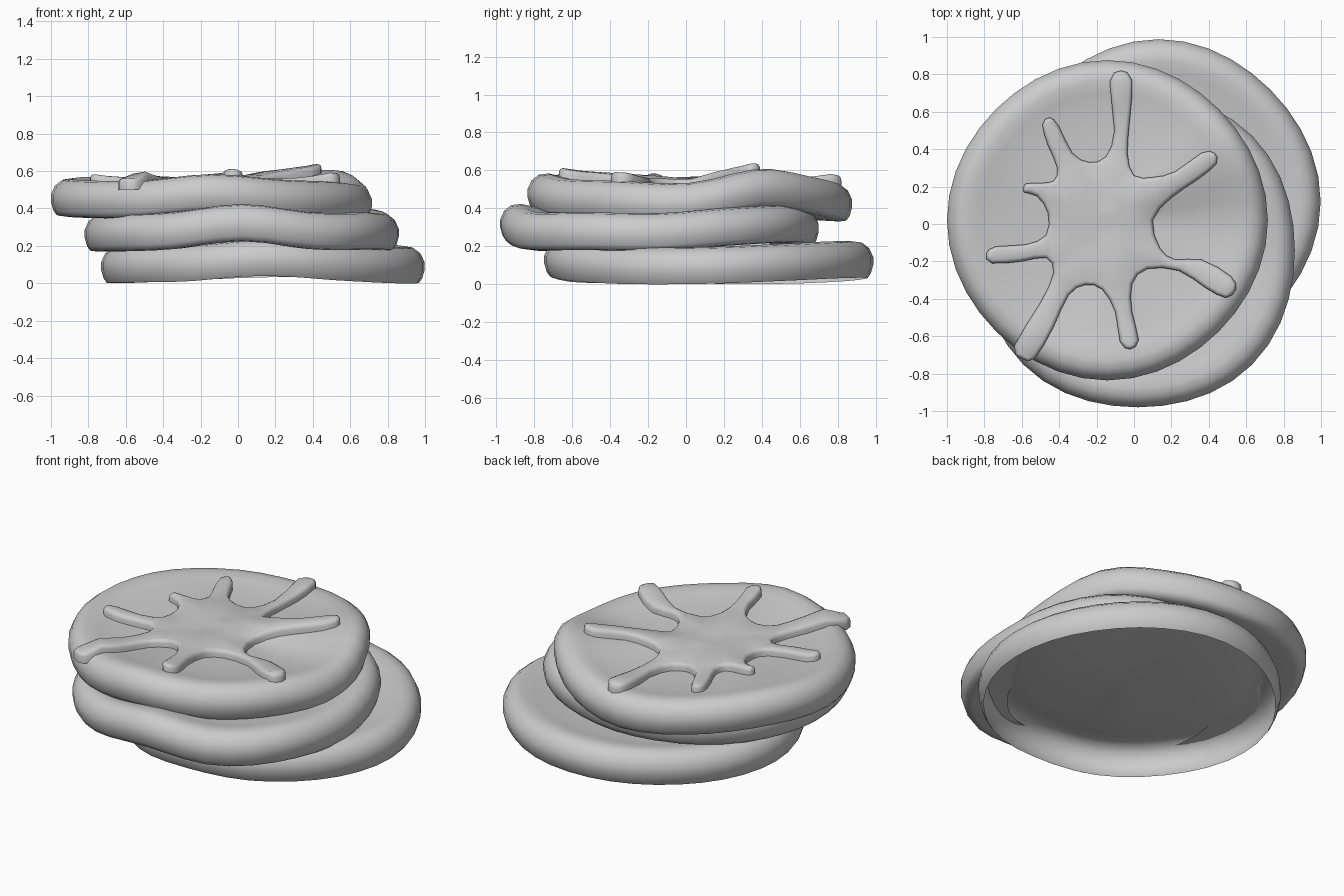
import bpy, bmesh, math
from mathutils import Vector
from mathutils.geometry import delaunay_2d_cdt

if "Cube" in bpy.data.objects:
    bpy.data.objects.remove(bpy.data.objects["Cube"])

N = 40
# cross-section: (fraction of radius, height from mid-plane)
TOP = [(0, .056), (.25, .057), (.5, .06), (.7, .069), (.8, .082), (.87, .094),
       (.93, .087), (.975, .057), (1, .01)]
SIDE = [(1, -.03), (.985, -.075), (.965, -.1)]
UNDER = [(.92, -.105), (.8, -.1), (.7, -.095)]


def wave(offs, a):
    """Smooth periodic interpolation of the rim offsets."""
    m = len(offs)
    t = (a / (2 * math.pi) * m) % m
    i, f = int(t), t % 1
    p0, p1, p2, p3 = (offs[(i + k) % m] for k in (-1, 0, 1, 2))
    return p1 + .5 * f * (p2 - p0 + f * (2*p0 - 5*p1 + 4*p2 - p3 + f * (3*(p1 - p2) + p3 - p0)))


def make(name, verts, faces, angle=55):
    me = bpy.data.meshes.new(name)
    me.from_pydata(verts, [], faces)
    ob = bpy.data.objects.new(name, me)
    bpy.context.collection.objects.link(ob)
    # weld seams and face everything outward
    bm = bmesh.new()
    bm.from_mesh(me)
    bmesh.ops.remove_doubles(bm, verts=bm.verts, dist=.0005)
    bmesh.ops.recalc_face_normals(bm, faces=bm.faces)
    top = max(bm.faces, key=lambda f: f.calc_center_median().z)
    if top.normal.z < 0:
        bmesh.ops.reverse_faces(bm, faces=bm.faces)
    bm.to_mesh(me)
    bm.free()
    bpy.ops.object.select_all(action='DESELECT')
    ob.select_set(True)
    bpy.context.view_layer.objects.active = ob
    bpy.ops.object.shade_smooth_by_angle(angle=math.radians(angle))
    return ob


def pancake(name, c, rx, ry, offs, diag, under):
    """Open-bottomed pancake; diag grows or shrinks it along the diagonals."""
    prof = TOP[1:] + SIDE + (UNDER if under else [])
    verts = [(c[0], c[1], c[2] + TOP[0][1])]
    for s, h in prof:
        for k in range(N):
            a = 2 * math.pi * k / N
            r = s * (1 + diag * (1 - math.cos(4 * a)) / 2)
            verts.append((c[0] + rx * r * math.cos(a), c[1] + ry * r * math.sin(a),
                          c[2] + h + wave(offs, a) * s * (2 - s)))
    faces = [(0, 1 + k, 1 + (k + 1) % N) for k in range(N)]
    for j in range(len(prof) - 1):
        b = 1 + j * N
        for k in range(N):
            m = (k + 1) % N
            faces.append((b + k, b + N + k, b + N + m, b + m))
    return make(name, verts, faces)


# three stacked pancakes; rim offsets run counter-clockwise from +x, every 30 degrees
pancake("bottom_pancake", (.133, .12, .11), .865, .868,
        (-.008, .008, .022, .022, .005, -.008, -.008, -.005, 0, .03, .005, -.01), -.025, False)
pancake("middle_pancake", (.02, -.14, .285), .84, .84,
        (-.005, .025, .04, .02, .015, .005, -.01, -.01, 0, .045, 0, 0), .03, True)
C, RX, RY = (-.142, .02, .455), .858, .856
W = (-.015, .06, .015, -.02, 0, .02, .01, 0, 0, .035, .005, -.005)
pancake("top_pancake", C, RX, RY, W, -.018, True)


def surface(x, y):
    """Height of the top pancake at x, y."""
    u, v = (x - C[0]) / RX, (y - C[1]) / RY
    s = min(math.hypot(u, v), .97)
    for (s0, h0), (s1, h1) in zip(TOP, TOP[1:]):
        if s <= s1:
            h = h0 + (h1 - h0) * (s - s0) / (s1 - s0)
            break
    return C[2] + h + wave(W, math.atan2(v, u)) * s * (2 - s)


# syrup splat outline, clockwise from the back arm
OUT = [(-.13, .76), (-.07, .82), (-.01, .77), (-.02, .58), (-.035, .38), (0, .26), (.1, .25),
       (.22, .28), (.36, .38), (.43, .38), (.44, .32), (.33, .23), (.2, .14), (.10, .02),
       (.14, -.13), (.22, -.19), (.36, -.19), (.52, -.28), (.545, -.35), (.49, -.395),
       (.38, -.34), (.24, -.25), (.07, -.24), (-.01, -.32), (-.01, -.47), (.025, -.62),
       (-.02, -.67), (-.075, -.63), (-.1, -.47), (-.17, -.35), (-.26, -.325), (-.35, -.38),
       (-.43, -.55), (-.53, -.72), (-.6, -.72), (-.64, -.65), (-.5, -.42), (-.43, -.26),
       (-.47, -.18), (-.6, -.2), (-.76, -.21), (-.79, -.16), (-.74, -.12), (-.58, -.11),
       (-.47, -.06), (-.46, .06), (-.52, .15), (-.59, .17), (-.58, .215), (-.5, .22),
       (-.43, .23), (-.41, .3), (-.46, .42), (-.49, .53), (-.45, .57), (-.4, .52),
       (-.33, .38), (-.24, .33), (-.15, .36), (-.105, .5)]
pts = [Vector(p) for p in OUT]
line = []
n = len(pts)
for i in range(n):
    p0, p1, p2, p3 = (pts[(i + k) % n] for k in (-1, 0, 1, 2))
    line += [p1, (p1 + p2) * .5625 - (p0 + p3) * .0625]
n = len(line)


def inset(d):
    res = []
    for i in range(n):
        t = (line[(i + 1) % n] - line[i - 1]).normalized()
        res.append(line[i] + Vector((t.y, -t.x)) * d)
    return res


# syrup: rounded wall rings plus a triangulated cap that follows the pancake
rings = [(0, -.015), (0, .025), (.007, .041), (.02, .047)]
verts, faces = [], []
for d, h in rings:
    verts += [(p.x, p.y, surface(p.x, p.y) + h) for p in inset(d)]
for j in range(len(rings) - 1):
    for k in range(n):
        m = (k + 1) % n
        faces.append((j*n + k, j*n + n + k, j*n + n + m, j*n + m))
cap = inset(.02)
grid = [Vector((-.18 + r * math.cos(a * math.pi / 5), r * math.sin(a * math.pi / 5)))
        for r in (.08, .17) for a in range(10)]
cv, _, cf, *_ = delaunay_2d_cdt(cap + grid, [], [list(range(n))[::-1]], 1, 1e-6)
base = len(verts)
verts += [(p.x, p.y, surface(p.x, p.y) + .047) for p in cv]
faces += [tuple(base + i for i in f) for f in cf]
make("syrup_splat", verts, faces)
